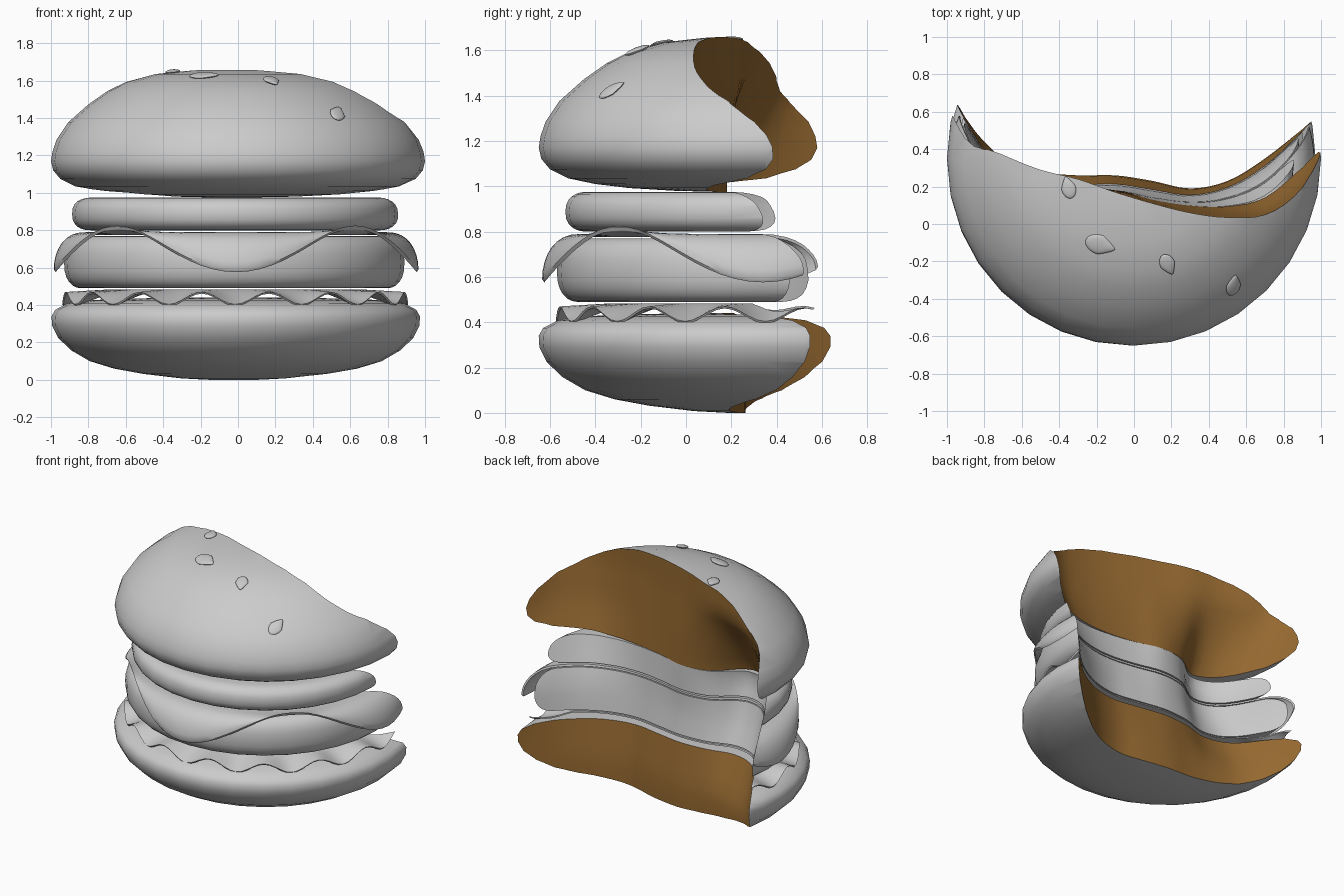
import bpy, bmesh, math
from mathutils import Vector, Matrix

if "Cube" in bpy.data.objects:
    bpy.data.objects.remove(bpy.data.objects["Cube"])

def material(name, color):
    m = bpy.data.materials.new(name)
    m.diffuse_color = color
    m.use_nodes = True
    m.node_tree.nodes["Principled BSDF"].inputs["Base Color"].default_value = m.diffuse_color
    return m

GREY = material("crust", (0.8, 0.8, 0.8, 1))
BROWN = material("bread_inside", (0.30, 0.14, 0.03, 1))

def finish(bm, name):
    bmesh.ops.recalc_face_normals(bm, faces=bm.faces)
    me = bpy.data.meshes.new(name)
    bm.to_mesh(me)
    bm.free()
    ob = bpy.data.objects.new(name, me)
    bpy.context.collection.objects.link(ob)
    return ob

def revolve(name, center, rings, segs):
    """Closed round solid; each ring is a function angle -> (radius, z), poles close the ends."""
    bm = bmesh.new()
    cx, cy = center
    rows = []
    for ring in rings:
        row = []
        for i in range(segs):
            a = 2 * math.pi * i / segs
            r, z = ring(a)
            row.append(bm.verts.new((cx + r * math.cos(a), cy + r * math.sin(a), z)))
        rows.append(row)
    for a, b in zip(rows, rows[1:]):
        for i in range(segs):
            j = (i + 1) % segs
            bm.faces.new((a[i], a[j], b[j], b[i]))
    for row in (rows[0], rows[-1]):
        pole = bm.verts.new((cx, cy, sum(v.co.z for v in row) / segs))
        for i in range(segs):
            bm.faces.new((row[i], row[(i + 1) % segs], pole))
    return finish(bm, name)

def lathe(name, center, profile, segs=32):
    return revolve(name, center, [lambda a, p=p: p for p in profile], segs)

def slab(radius, z0, z1, round_r):
    """Profile of a thick disc with rounded rim."""
    h = (z1 - z0) / 2
    arc = [math.radians(d) for d in range(-90, 91, 15)]
    return [(radius - round_r + round_r * math.cos(t), (z0 + z1) / 2 + h * math.copysign(abs(math.sin(t)) ** 0.8, t))
            for t in arc]

def sheet(name, center, edge, steps, thick, segs):
    """Thin wavy disc: edge(angle, s) -> (radius, z) for s from 0 to 1."""
    top = [lambda a, s=k / steps: edge(a, s) for k in range(steps + 1)]
    def under(a, s):
        r, z = edge(a, s)
        return r - thick * 0.7 * s, z - thick
    low = [lambda a, s=k / steps: under(a, s) for k in range(steps, -1, -1)]
    return revolve(name, center, top + low, segs)

# buns
C = (0, 0.35)
DOME = [(1.0, 1.17), (0.992, 1.22), (0.97, 1.285), (0.91, 1.375), (0.8, 1.473), (0.7, 1.543),
        (0.6, 1.593), (0.45, 1.635), (0.25, 1.657), (0.1, 1.66)]
UNDER = [(0.2, 0.975), (0.4, 0.98), (0.6, 0.992), (0.75, 1.01), (0.87, 1.035), (0.95, 1.075), (0.988, 1.12)]
top_bun = lathe("top_bun", C, UNDER + DOME)
bottom_bun = lathe("bottom_bun", (-0.012, 0.335), [
    (0.15, 0.0), (0.3, 0.008), (0.5, 0.032), (0.65, 0.06), (0.78, 0.1), (0.88, 0.158), (0.95, 0.225),
    (0.982, 0.29), (0.985, 0.34), (0.965, 0.375), (0.9, 0.408), (0.8, 0.425), (0.6, 0.435), (0.3, 0.44)])

# fillings
patty = lathe("patty", (-0.02, 0.34), slab(0.91, 0.49, 0.77, 0.09))
tomato = lathe("tomato_slice", (-0.015, 0.34), slab(0.872, 0.80, 0.975, 0.09))

def cheese_edge(a, s):
    c = 0.5 + 0.5 * math.cos(4 * a)
    q = s * math.pi / 2
    return (0.8 + (0.1 + 0.075 * c) * math.sin(q) ** 0.8,
            0.79 + 0.035 * (1 - c) * s - 0.2 * c * (1 - math.cos(q)))

def lettuce_edge(a, s):
    return 0.7 + 0.225 * s, 0.483 + s * (-0.046 - 0.033 * math.cos(16 * a))

cheese = sheet("cheese_slice", (-0.01, 0.34), cheese_edge, 8, 0.014, 96)
lettuce = sheet("lettuce", (-0.015, 0.35), lettuce_edge, 5, 0.009, 160)

# bite cutter: wall depth at x = -1.1 .. 1.1 for several heights
BITE = [
    (0.15, [.97, .57, .35, .28, .26, .26, .23, .19, .23, .35, .51, .68]),
    (0.65, [.80, .53, .16, .07, .16, .18, .15, .13, .17, .28, .48, .70]),
    (0.95, [.75, .39, .07, -.01, .14, .18, .13, .10, .10, .16, .35, .58]),
    (1.2, [.87, .43, .20, .12, .19, .18, .12, .08, .06, .08, .23, .50]),
    (1.48, [.80, .47, .37, .29, .24, .17, .11, .06, .035, .05, .17, .45])]

def along(row, x):
    u = min(max((x + 1.1) / 0.2, 0), 10.999)
    i = int(u)
    t = u - i
    p = [row[min(max(i + k, 0), 11)] for k in (-1, 0, 1, 2)]
    return 0.5 * (2 * p[1] + (p[2] - p[0]) * t + (2 * p[0] - 5 * p[1] + 4 * p[2] - p[3]) * t * t
                  + (3 * p[1] - p[0] - 3 * p[2] + p[3]) * t ** 3)

def bite(x, z):
    if z <= BITE[0][0]:
        return along(BITE[0][1], x)
    for (z0, r0), (z1, r1) in zip(BITE, BITE[1:]):
        if z <= z1:
            t = (z - z0) / (z1 - z0)
            return along(r0, x) * (1 - t) + along(r1, x) * t
    return along(BITE[-1][1], x)

bm = bmesh.new()
NX, NZ = 45, 27
grid = []
for j in range(NZ):
    z = -0.213 + 2.1 * j / (NZ - 1)
    grid.append([bm.verts.new((x, bite(x, z), z)) for x in (-1.1037 + 2.207 * i / (NX - 1) for i in range(NX))])
for a, b in zip(grid, grid[1:]):
    for i in range(NX - 1):
        bm.faces.new((a[i], a[i + 1], b[i + 1], b[i]))
ext = bmesh.ops.extrude_face_region(bm, geom=bm.faces[:], use_keep_orig=True)
for v in ext["geom"]:
    if isinstance(v, bmesh.types.BMVert):
        v.co.y = 2.0
for f in bm.faces:
    f.material_index = 1
cutter = finish(bm, "bite_cutter")
cutter.hide_render = True
for m in (GREY, BROWN):
    cutter.data.materials.append(m)
    for bun in (top_bun, bottom_bun):
        bun.data.materials.append(m)

def activate(ob):
    bpy.ops.object.select_all(action='DESELECT')
    ob.select_set(True)
    bpy.context.view_layer.objects.active = ob

def smooth(ob):
    activate(ob)
    bpy.ops.object.shade_smooth_by_angle(angle=math.radians(40))

for ob in (top_bun, bottom_bun, patty, tomato, cheese, lettuce):
    activate(ob)
    mod = ob.modifiers.new("bite", 'BOOLEAN')
    mod.operation, mod.solver, mod.object = 'DIFFERENCE', 'EXACT', cutter
    bpy.ops.object.modifier_apply(modifier=mod.name)
    smooth(ob)
bpy.data.objects.remove(cutter)

# sesame seeds: flattened teardrops lying on the dome
def dome_z(x, y):
    r = math.hypot(x - C[0], y - C[1])
    for (r1, z1), (r0, z0) in zip(DOME, DOME[1:]):
        if r >= r0:
            return z0 + (z1 - z0) * (r - r0) / (r1 - r0)
    return DOME[-1][1]

for n, (x, y, heading, length) in enumerate([(-0.35, 0.195, 105, 0.12), (-0.18, -0.11, -18, 0.165),
                                             (0.18, -0.215, -65, 0.125), (0.53, -0.325, 88, 0.13)]):
    bm = bmesh.new()
    bmesh.ops.create_uvsphere(bm, u_segments=16, v_segments=10, radius=1)
    e = 0.04
    normal = Vector(((dome_z(x - e, y) - dome_z(x + e, y)) / (2 * e),
                     (dome_z(x, y - e) - dome_z(x, y + e)) / (2 * e), 1)).normalized()
    for v in bm.verts:
        taper = 1 - 0.6 * max(v.co.x, 0)
        v.co = Vector((v.co.x * length / 2, v.co.y * length * 0.33 * taper, v.co.z * 0.012))
    tilt = Vector((0, 0, 1)).rotation_difference(normal).to_matrix().to_4x4()
    spot = Vector((x, y, dome_z(x, y))) + normal * 0.006
    bm.transform(Matrix.Translation(spot) @ tilt @ Matrix.Rotation(math.radians(heading), 4, 'Z'))
    smooth(finish(bm, f"sesame_seed_{n + 1}"))
